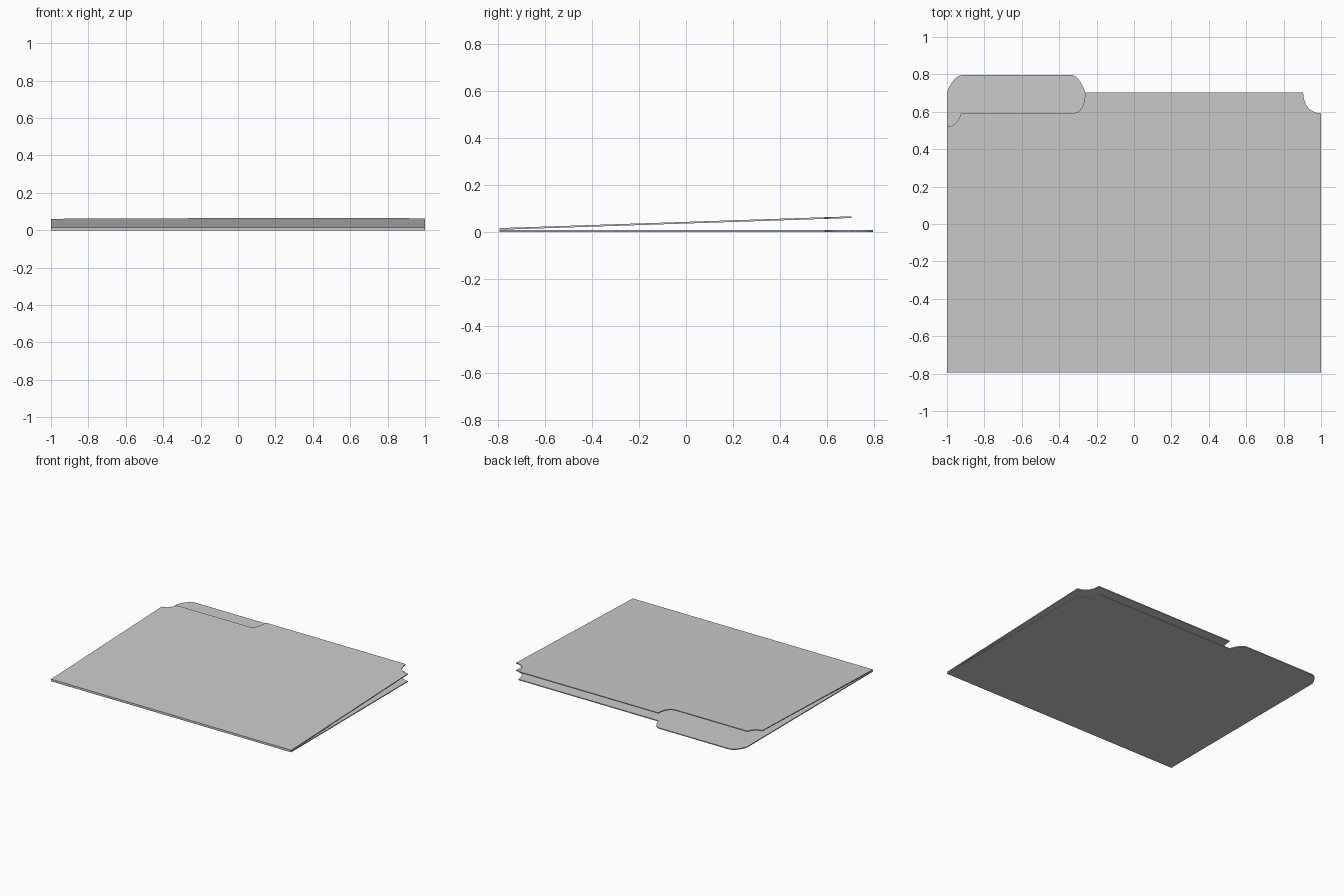
import bpy, bmesh, math

if "Cube" in bpy.data.objects:
    bpy.data.objects.remove(bpy.data.objects["Cube"])

THICK = 0.007      # card thickness
FRONT = -0.795     # fold edge
EDGE = 0.704       # plain rear edge
SLOPE = 0.0334     # opening of the upper cover


def arc(corner_a, control, corner_b, steps=8):
    """Rounded corner running from corner_a to corner_b."""
    pts = []
    for i in range(steps + 1):
        t = i / steps
        pts.append(tuple((1 - t) ** 2 * a + 2 * t * (1 - t) * c + t * t * b
                         for a, c, b in zip(corner_a, control, corner_b)))
    return pts


def panel(name, outline, z0, slope=0.0):
    """Extrude an outline to card thickness, rising towards the rear by slope."""
    bm = bmesh.new()
    verts = [bm.verts.new((x, y, z0 + slope * (y - FRONT))) for x, y in outline]
    face = bm.faces.new(verts)
    ext = bmesh.ops.extrude_face_region(bm, geom=[face])
    top = [v for v in ext["geom"] if isinstance(v, bmesh.types.BMVert)]
    bmesh.ops.translate(bm, verts=top, vec=(0, 0, THICK))
    bmesh.ops.recalc_face_normals(bm, faces=bm.faces)
    mesh = bpy.data.meshes.new(name)
    bm.to_mesh(mesh)
    bm.free()
    obj = bpy.data.objects.new(name, mesh)
    bpy.context.collection.objects.link(obj)
    return obj


# Shared front edge and notched right rear corner
base = [(-1, FRONT), (1, FRONT)]
notch = arc((1, 0.591), (0.908, 0.598), (0.904, EDGE))

# Back cover with the index tab
tab = (arc((-0.262, EDGE), (-0.292, 0.797), (-0.34, 0.797))
       + arc((-0.91, 0.797), (-0.965, 0.797), (-1, EDGE)))
panel("back_cover", base + notch + tab, 0.0)

# Front cover, cut away below the tab and slightly open
cutaway = (arc((-0.262, EDGE), (-0.262, 0.591), (-0.335, 0.591))
           + arc((-0.925, 0.591), (-0.945, 0.521), (-1, 0.521)))
panel("front_cover", base + notch + cutaway, 0.009, SLOPE)

# Narrow fold joining the two covers
bpy.ops.mesh.primitive_cube_add(size=1, location=(0, FRONT + 0.004, 0.008))
fold = bpy.context.object
fold.name = "fold"
fold.scale = (2, 0.008, 0.002)
